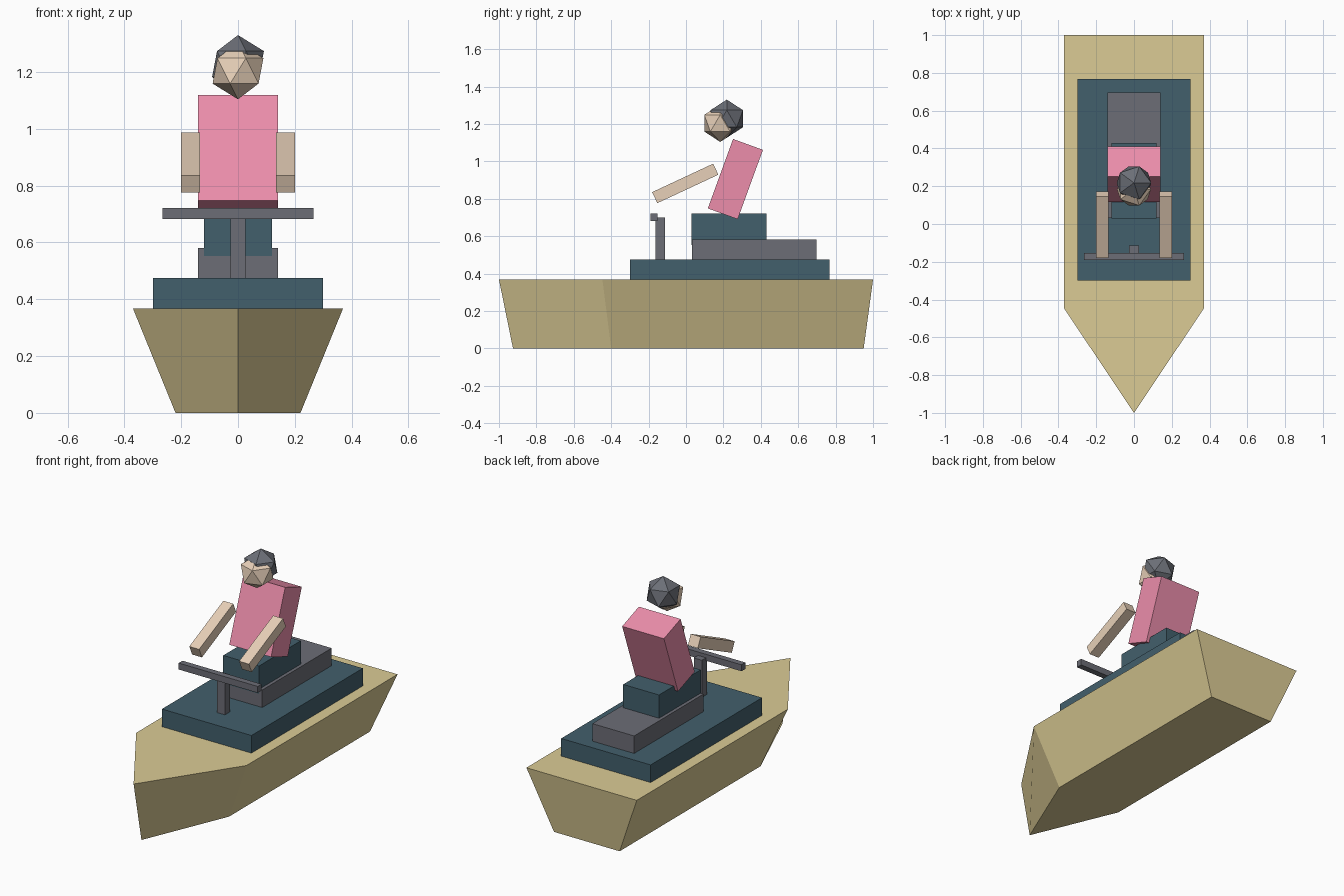
import bpy
from math import radians

if "Cube" in bpy.data.objects:
    bpy.data.objects.remove(bpy.data.objects["Cube"])


def material(name, rgb):
    m = bpy.data.materials.new(name)
    m.diffuse_color = (*rgb, 1)
    m.use_nodes = True
    m.node_tree.nodes["Principled BSDF"].inputs["Base Color"].default_value = m.diffuse_color
    return m


TAN = material("tan", (0.71, 0.60, 0.30))
BLUE = material("slate_blue", (0.055, 0.115, 0.15))
GREY = material("dark_grey", (0.15, 0.153, 0.18))
PINK = material("pink", (0.84, 0.27, 0.41))
SKIN = material("skin", (0.80, 0.63, 0.48))
HELMET = material("helmet_grey", (0.15, 0.16, 0.185))


def box(name, center, size, mat, tilt=0):
    """Box with an optional tilt about x, in degrees."""
    bpy.ops.mesh.primitive_cube_add(size=1, location=center,
                                    rotation=(radians(tilt), 0, 0))
    ob = bpy.context.object
    ob.name = name
    ob.scale = size
    ob.data.materials.append(mat)
    return ob


def block(name, half_width, y, z, mat):
    """Upright box centred on x, given by its y and z ranges."""
    return box(name, (0, sum(y) / 2, sum(z) / 2),
               (2 * half_width, y[1] - y[0], z[1] - z[0]), mat)


def ball(name, center, radius, mat):
    bpy.ops.mesh.primitive_ico_sphere_add(subdivisions=1, radius=radius,
                                          location=center)
    ob = bpy.context.object
    ob.name = name
    ob.data.materials.append(mat)
    return ob


# Hull: pointed outline, narrower at the keel
def outline(w, stern, shoulder, bow, z):
    return [(-w, stern, z), (-w, shoulder, z), (0, bow, z),
            (w, shoulder, z), (w, stern, z)]


verts = (outline(0.22, 0.95, -0.40, -0.925, 0)
         + outline(0.37, 1.0, -0.447, -1.0, 0.368))
faces = [(4, 3, 2, 1, 0), (5, 6, 7, 8, 9)]
faces += [(i, (i + 1) % 5, (i + 1) % 5 + 5, i + 5) for i in range(5)]
mesh = bpy.data.meshes.new("hull")
mesh.from_pydata(verts, [], faces)
mesh.materials.append(TAN)
bpy.context.collection.objects.link(bpy.data.objects.new("hull", mesh))

# Deck, seat and the rider's legs
block("deck", 0.30, (-0.30, 0.767), (0.368, 0.475), BLUE)
block("seat", 0.14, (0.032, 0.697), (0.475, 0.581), GREY)
block("legs", 0.12, (0.030, 0.430), (0.553, 0.722), BLUE)

# Steering column and handlebar
block("steering_column", 0.027, (-0.164, -0.113), (0.475, 0.70), GREY)
block("handlebar", 0.265, (-0.19, -0.153), (0.682, 0.721), GREY)

# Rider
box("torso", (0, 0.264, 0.905), (0.28, 0.17, 0.395), PINK, -20)
for side, x in (("left", 0.167), ("right", -0.167)):
    box(side + "_arm", (x, -0.004, 0.882), (0.066, 0.36, 0.065), SKIN, 25)
ball("head", (0, 0.183, 1.204), 0.10, SKIN)
ball("helmet", (0, 0.218, 1.228), 0.102, HELMET)
